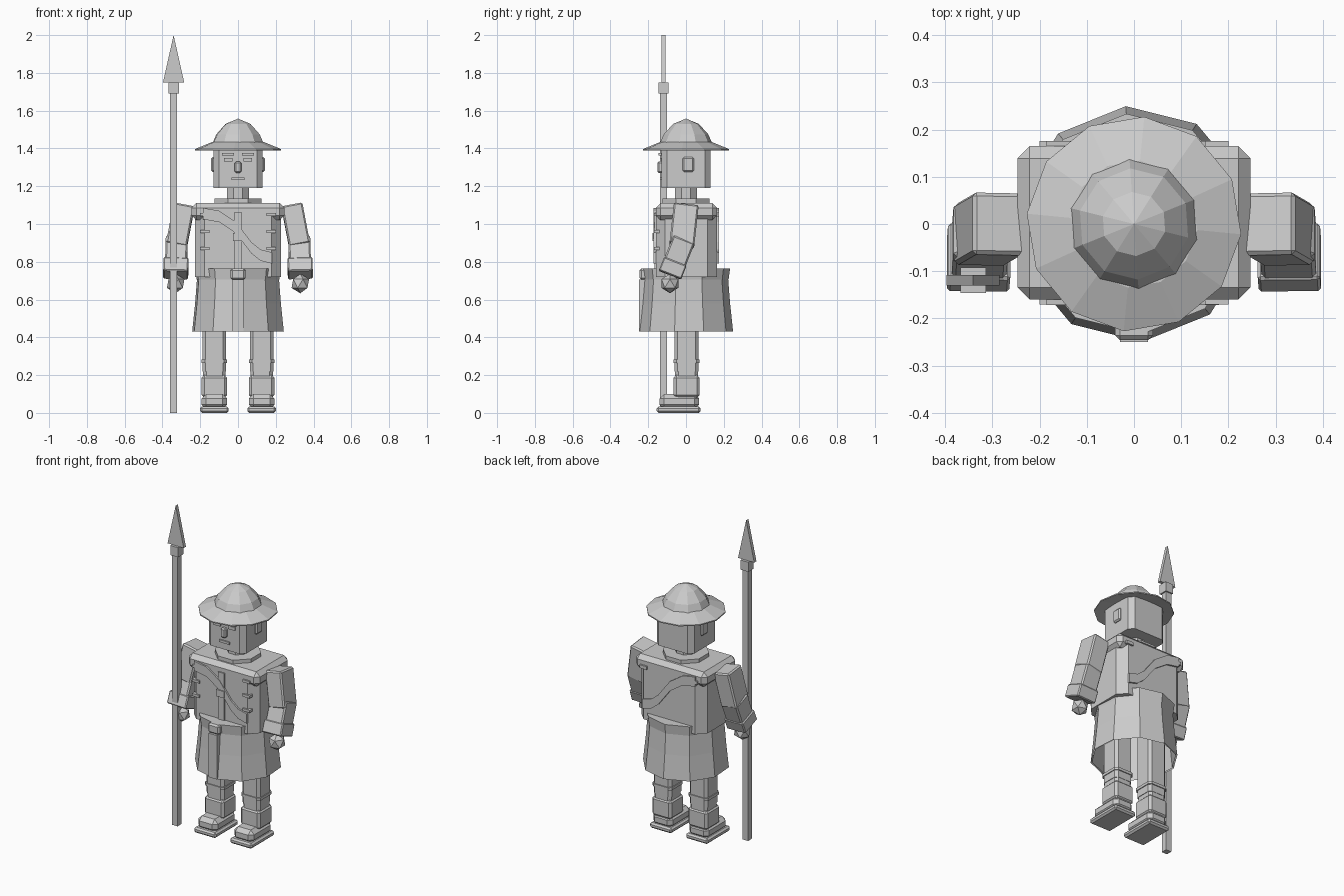
import bpy, bmesh, math
from mathutils import Matrix, Vector

if "Cube" in bpy.data.objects:
    bpy.data.objects.remove(bpy.data.objects["Cube"])

grey = bpy.data.materials.new("plain grey")
grey.use_nodes = True
grey.diffuse_color = (0.6, 0.6, 0.6, 1)
grey.node_tree.nodes["Principled BSDF"].inputs["Base Color"].default_value = (0.6, 0.6, 0.6, 1)


def finish(name, bm):
    bmesh.ops.recalc_face_normals(bm, faces=bm.faces)
    mesh = bpy.data.meshes.new(name)
    bm.to_mesh(mesh)
    bm.free()
    mesh.materials.append(grey)
    obj = bpy.data.objects.new(name, mesh)
    bpy.context.collection.objects.link(obj)
    return obj


def box(name, x, y, z, bevel=0, upright=False, matrix=None):
    """Box from (min, max) ranges, optionally chamfered (only upright edges if asked)."""
    bm = bmesh.new()
    bmesh.ops.create_cube(bm, size=1)
    for v in bm.verts:
        v.co = [r[0] + (c + 0.5) * (r[1] - r[0]) for r, c in zip((x, y, z), v.co)]
    if bevel:
        edges = [e for e in bm.edges
                 if not upright or abs(e.verts[0].co.z - e.verts[1].co.z) > 1e-4]
        bmesh.ops.bevel(bm, geom=edges, offset=bevel, segments=1, affect='EDGES')
    if matrix:
        bm.transform(matrix)
    return finish(name, bm)


def turned(name, profile, sides, start, cap_first=False, cap_last=False):
    """Faceted body of revolution from (radius, z) pairs; radius 0 makes a tip."""
    bm = bmesh.new()
    rings = []
    for r, z in profile:
        angles = [math.radians(start) + math.tau * i / sides for i in range(sides)]
        rings.append([bm.verts.new((r * math.cos(a), r * math.sin(a), z)) for a in angles])
    for low, high in zip(rings, rings[1:]):
        for i in range(sides):
            j = (i + 1) % sides
            bm.faces.new((low[i], low[j], high[j], high[i]))
    if cap_first:
        bm.faces.new(rings[0])
    if cap_last:
        bm.faces.new(rings[-1])
    bmesh.ops.remove_doubles(bm, verts=bm.verts, dist=1e-5)
    return finish(name, bm)


def prism(name, outline, y0, y1):
    """Extrude an (x, z) outline along y."""
    bm = bmesh.new()
    face = bm.faces.new([bm.verts.new((x, y0, z)) for x, z in outline])
    out = bmesh.ops.extrude_face_region(bm, geom=[face])
    for v in out["geom"]:
        if isinstance(v, bmesh.types.BMVert):
            v.co.y = y1
    return finish(name, bm)


def limb_matrix(top, bottom):
    """Frame at top whose z axis points away from bottom."""
    z = (Vector(top) - Vector(bottom)).normalized()
    y = z.cross(Vector((1, 0, 0))).normalized()
    x = y.cross(z)
    return Matrix.Translation(top) @ Matrix((x, y, z)).transposed().to_4x4()


# Helmet
turned("helmet_dome", [(0.145, 1.415), (0.118, 1.475), (0.068, 1.53), (0, 1.558)], 10, 94)
turned("helmet_brim", [(0.13, 1.405), (0.228, 1.39), (0.228, 1.397), (0.135, 1.435)], 12, -5.5,
       cap_first=True, cap_last=True)

# Head and face
box("head", (-0.13, 0.13), (-0.13, 0.13), (1.19, 1.41), 0.03, True)
box("nose", (-0.018, 0.018), (-0.152, -0.12), (1.27, 1.33), 0.008)
box("mouth", (-0.035, 0.035), (-0.138, -0.12), (1.232, 1.247))
for side, s in (("left", 1), ("right", -1)):
    def span(a, b):
        return tuple(sorted((a * s, b * s)))
    box(side + "_brow", span(0.022, 0.085), (-0.145, -0.12), (1.362, 1.377))
    box(side + "_eye", span(0.028, 0.075), (-0.138, -0.12), (1.33, 1.35))
    box(side + "_ear", span(0.12, 0.142), (-0.018, 0.042), (1.275, 1.355), 0.008)

# Neck and collar
turned("neck", [(0.063, 1.1), (0.063, 1.2)], 8, 22.5)
turned("collar", [(0.135, 1.09), (0.135, 1.135)], 8, 22.5, cap_last=True)

# Torso and its fittings
box("torso", (-0.228, 0.228), (-0.16, 0.165), (0.72, 1.06), 0.05, True)
box("shoulder_yoke", (-0.247, 0.247), (-0.16, 0.165), (1.02, 1.112), 0.026)
box("chest_seam", (-0.022, 0.022), (-0.168, -0.15), (0.76, 1.06))
box("chest_buckle", (-0.027, 0.027), (-0.178, -0.15), (0.91, 0.952))
line = [(-0.185, 1.055), (-0.1, 1.04), (-0.01, 0.98), (0.07, 0.875), (0.12, 0.835), (0.18, 0.82)]
strap = [(x, z + 0.03) for x, z in line] + [(x, z - 0.03) for x, z in reversed(line)]
prism("front_strap", strap, -0.171, -0.15)
prism("back_strap", strap, 0.15, 0.176)
for s in (-1, 1):
    for z in (0.87, 0.96, 1.05):
        box("chest_clasp", tuple(sorted((0.15 * s, 0.2 * s))), (-0.17, -0.14), (z - 0.008, z + 0.008))
    box("back_clasp", tuple(sorted((0.15 * s, 0.2 * s))), (0.14, 0.176), (1.04, 1.06))

# Belt and open skirt
turned("belt", [(0.226, 0.705), (0.234, 0.765)], 10, 94, cap_last=True)
turned("skirt", [(0.222, 0.73), (0.234, 0.58), (0.25, 0.43)], 10, 94)
turned("skirt_lining", [(0.212, 0.73), (0.242, 0.432)], 10, 94)
box("skirt_front_panel", (-0.03, 0.03), (-0.25, -0.2), (0.43, 0.705))
box("belt_buckle", (-0.04, 0.04), (-0.246, -0.2), (0.705, 0.765), 0.01)

for side, s in (("left", 1), ("right", -1)):
    # Legs, wrappings and boots
    cx = 0.125 * s

    def around(w):
        return (cx - w, cx + w)

    box(side + "_thigh", around(0.062), (-0.06, 0.066), (0.22, 0.72), 0.016, True)
    box(side + "_knee_band", around(0.067), (-0.066, 0.072), (0.265, 0.282), 0.016, True)
    box(side + "_shin", around(0.059), (-0.057, 0.064), (0.06, 0.27), 0.016, True)
    box(side + "_shin_wrap", around(0.067), (-0.065, 0.071), (0.08, 0.2), 0.014)
    box(side + "_boot", around(0.068), (-0.14, 0.07), (0.02, 0.1), 0.024)
    box(side + "_sole", around(0.076), (-0.155, 0.077), (0, 0.034), 0.01)

    # Arms bent slightly forward
    shoulder, elbow, wrist = (0.287 * s, 0, 1.09), (0.325 * s, -0.022, 0.89), (0.33 * s, -0.085, 0.73)
    upper, lower = limb_matrix(shoulder, elbow), limb_matrix(elbow, wrist)
    box(side + "_upper_arm", (-0.056, 0.056), (-0.066, 0.066), (-0.21, 0.008), 0.008, False, upper)
    box(side + "_forearm", (-0.058, 0.058), (-0.06, 0.06), (-0.14, 0.03), 0.008, False, lower)
    box(side + "_cuff", (-0.066, 0.066), (-0.064, 0.064), (-0.172, -0.095), 0.006, False, lower)
    bm = bmesh.new()
    bmesh.ops.create_icosphere(bm, subdivisions=1, radius=0.052,
                               matrix=Matrix.Translation((0.33 * s, -0.085, 0.685)))
    finish(side + "_hand", bm)

# Spear beside the right hand
box("spear_shaft", (-0.36, -0.322), (-0.138, -0.1), (0, 1.7))
box("spear_collar", (-0.367, -0.313), (-0.146, -0.092), (1.69, 1.75))
prism("spear_head", [(-0.397, 1.75), (-0.285, 1.75), (-0.341, 2.0)], -0.13, -0.108)
